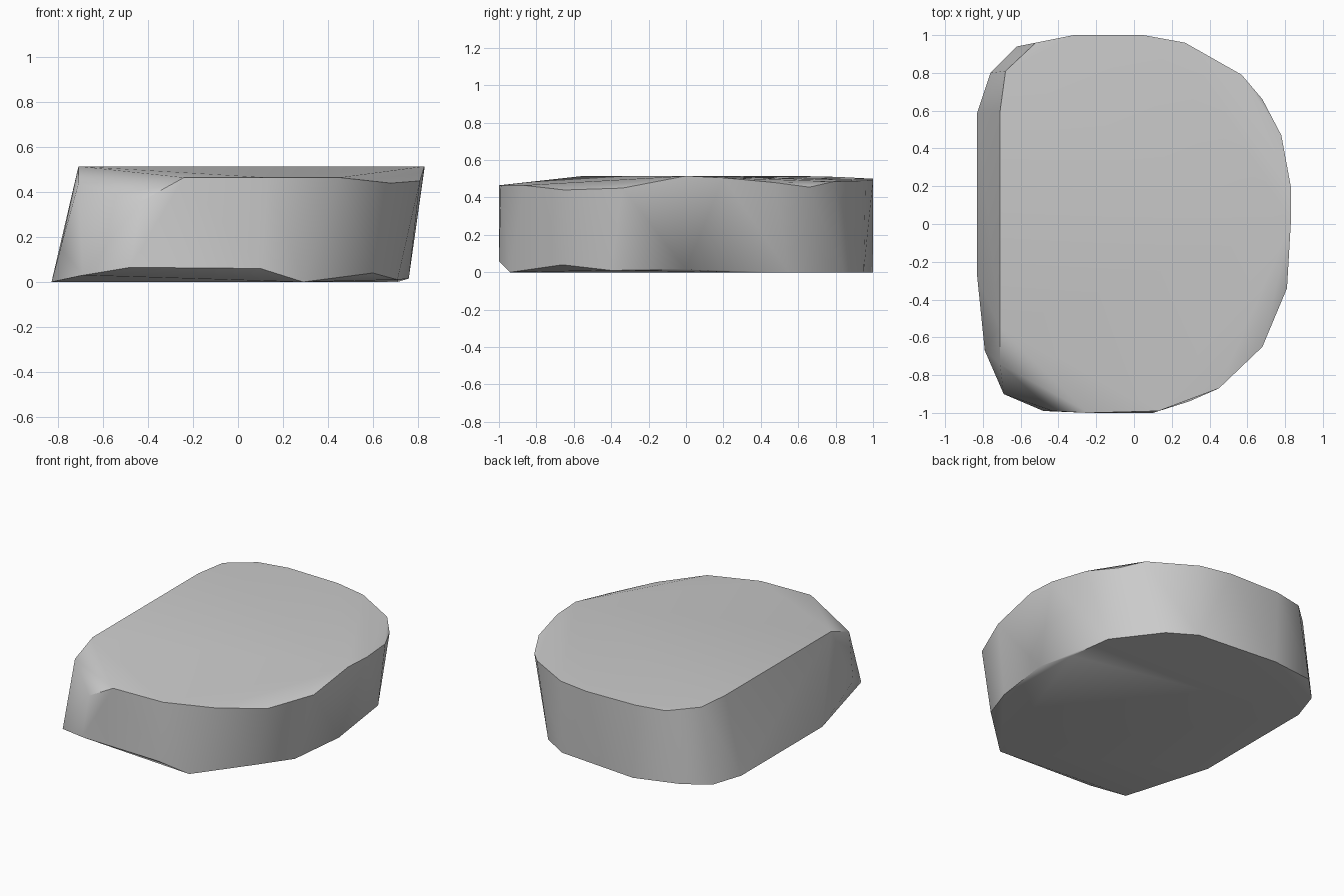
import bpy
import bmesh
import math

cube = bpy.data.objects.get("Cube")
if cube:
    bpy.data.objects.remove(cube)

stone = bpy.data.materials.new("stone grey")
stone.use_nodes = True
stone.diffuse_color = (0.6, 0.6, 0.6, 1)
stone.node_tree.nodes["Principled BSDF"].inputs["Base Color"].default_value = (0.6, 0.6, 0.6, 1)

# Upper rim, from the straight side round the back to the chipped front corner
upper_rim = [
    (-.71, -.55, .515), (-.71, .59, .515), (-.68, .81, .51), (-.52, .96, .5),
    (-.32, 1, .5), (.05, 1, .495), (.27, .96, .49), (.57, .79, .485),
    (.68, .66, .455), (.78, .47, .48), (.83, .2, .505), (.83, 0, .515),
    (.81, -.34, .45), (.68, -.65, .44), (.45, -.87, .465), (.13, -.99, .465),
    (-.24, -1, .465), (-.43, -.99, .36), (-.71, -.74, .44),
]
# Undercut lower rim
lower_rim = [
    (-.83, -.28, 0), (-.83, .59, 0), (-.76, .8, 0), (-.62, .94, .02),
    (-.3, 1, 0), (.27, .95, 0), (.45, .84, 0), (.67, .55, 0), (.71, .25, 0),
    (.76, 0, .015), (.71, -.4, .01), (.6, -.66, .04), (.29, -.94, 0),
    (.1, -1, .06), (-.48, -.99, .065), (-.69, -.9, .03), (-.79, -.67, .15),
]

# Faceted slab wrapped around both rims
bm = bmesh.new()
for point in upper_rim + lower_rim:
    bm.verts.new(point)
hull = bmesh.ops.convex_hull(bm, input=bm.verts)
spare = {v for v in hull["geom_interior"] + hull["geom_unused"]
         if isinstance(v, bmesh.types.BMVert)}
bmesh.ops.delete(bm, geom=list(spare), context="VERTS")
bmesh.ops.recalc_face_normals(bm, faces=bm.faces)
mesh = bpy.data.meshes.new("stone_slab")
bm.to_mesh(mesh)
bm.free()

slab = bpy.data.objects.new("stone_slab", mesh)
bpy.context.collection.objects.link(slab)
mesh.materials.append(stone)
bpy.ops.object.select_all(action="DESELECT")
slab.select_set(True)
bpy.context.view_layer.objects.active = slab
bpy.ops.object.shade_smooth_by_angle(angle=math.radians(40))
